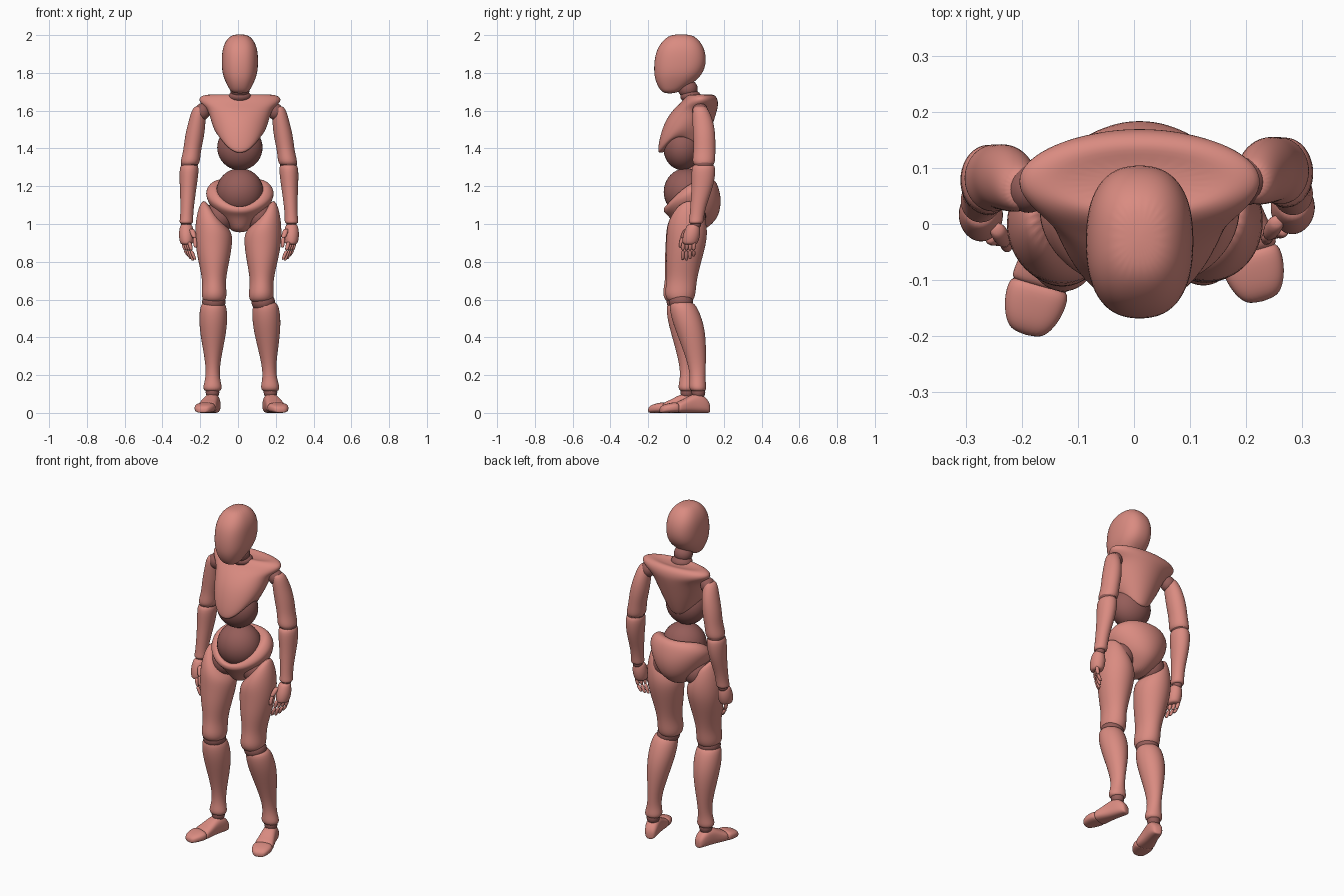
import bpy, bmesh, math
from mathutils import Matrix, Vector

cube = bpy.data.objects.get("Cube")
if cube:
    bpy.data.objects.remove(cube, do_unlink=True)


def make_material(name, colour):
    material = bpy.data.materials.new(name)
    material.use_nodes = True
    material.diffuse_color = colour
    material.node_tree.nodes["Principled BSDF"].inputs["Base Color"].default_value = colour
    return material


SHELL = make_material("salmon shell", (.70, .26, .22, 1))
JOINT = make_material("dark joint", (.30, .11, .10, 1))
MIDDLE = .01
SEGMENTS = 24


def clamp(value):
    return max(0, min(1, value))


def finish(name, bm, material, subdivide):
    mesh = bpy.data.meshes.new(name)
    bmesh.ops.recalc_face_normals(bm, faces=bm.faces)
    bm.to_mesh(mesh)
    bm.free()
    mesh.materials.append(material)
    mesh.shade_smooth()
    obj = bpy.data.objects.new(name, mesh)
    bpy.context.collection.objects.link(obj)
    if subdivide:
        smooth = obj.modifiers.new("smooth", "SUBSURF")
        smooth.levels = smooth.render_levels = subdivide
    return obj


def loft(name, rings, square=2, warp=None, frame=None, segments=SEGMENTS, subdivide=2):
    """Skin a stack of superellipse rings: (height, centre x, centre y, radius x, radius y)."""
    bm = bmesh.new()
    loops = []
    for z, cx, cy, rx, ry in rings:
        loop = []
        for i in range(segments):
            angle = math.tau * i / segments
            c, s = math.cos(angle), math.sin(angle)
            lift = warp(z, c, s) if warp else 0
            x = math.copysign(abs(c) ** (2 / square), c) * rx
            y = math.copysign(abs(s) ** (2 / square), s) * ry
            loop.append(bm.verts.new((cx + x, cy + y, z + lift)))
        loops.append(loop)
    for low, high in zip(loops, loops[1:]):
        for i in range(segments):
            j = (i + 1) % segments
            bm.faces.new((low[i], low[j], high[j], high[i]))
    bm.faces.new(loops[0])
    bm.faces.new(loops[-1])
    if frame:
        bm.transform(frame)
    return finish(name, bm, SHELL, subdivide)


def body(name, table, **options):
    """Torso or head part from (height, half width, front, back)."""
    rings = [(z, MIDDLE, (front + back) / 2, half, (back - front) / 2)
             for z, half, front, back in table]
    return loft(name, rings, **options)


def limb(name, start, end, profile, side=1, lean=0, **options):
    """Limb part along a bone from (fraction, radius x, radius y, shift y)."""
    start, end = Vector(start), Vector(end)
    rings = []
    for t, rx, ry, shift in profile:
        p = start.lerp(end, t)
        rings.append((p.z, p.x, p.y + shift, rx, ry))
    length = start.z - end.z

    def slant(z, c, s):
        return lean * side * c * clamp(1 - 3 * (start.z - z) / length)
    return loft(name, rings, warp=slant, **options)


def ball(name, centre, radii):
    bm = bmesh.new()
    bmesh.ops.create_uvsphere(bm, u_segments=32, v_segments=20, radius=1)
    bm.transform(Matrix.Translation(centre) @ Matrix.Diagonal((*radii, 1)))
    return finish(name, bm, JOINT, 0)


# Head and neck
body("head", [(2.005, .035, -.075, .025), (1.98, .07, -.115, .065), (1.93, .094, -.155, .1),
              (1.86, .098, -.17, .11), (1.8, .094, -.17, .092), (1.76, .08, -.163, .055),
              (1.72, .06, -.145, 0), (1.69, .04, -.12, -.055)], square=2.4)
ball("neck_ball", (MIDDLE, .01, 1.715), (.052, .052, .05))
ball("neck_base", (MIDDLE, .025, 1.675), (.06, .055, .035))


# Chest shell, dipping at front and back around the ribcage
def chest_edge(z, c, s):
    return .045 * (c * c - s * s) * clamp((1.52 - z) / .1)


body("chest", [(1.675, .1, .04, .11), (1.69, .17, .02, .14), (1.672, .222, -.005, .165),
               (1.64, .215, -.03, .172), (1.61, .172, -.065, .168), (1.55, .155, -.11, .15),
               (1.48, .138, -.14, .122), (1.425, .116, -.152, .09), (1.415, .105, -.14, .08),
               (1.43, .08, -.09, .05)], warp=chest_edge)
ball("ribcage", (MIDDLE, -.02, 1.405), (.12, .1, .12))
ball("abdomen", (MIDDLE, 0, 1.17), (.125, .118, .125))


# Pelvis bowl, rim lower at the front
def pelvis_rim(z, c, s):
    return clamp((z - 1.04) / .14) * (.075 * s + .02 * (c * c - s * s))


body("pelvis", [(1.16, .09, -.07, .08), (1.19, .135, -.105, .12), (1.18, .165, -.118, .155),
                (1.15, .188, -.12, .175), (1.1, .165, -.118, .19), (1.04, .12, -.09, .175),
                (.99, .065, -.06, .13), (.955, .04, -.03, .07)], warp=pelvis_rim)

THIGH = [(0, .045, .055, .01), (.05, .075, .085, 0), (.17, .096, .108, 0), (.33, .102, .108, .006),
         (.56, .082, .094, -.002), (.76, .06, .078, -.002), (.9, .068, .084, -.006),
         (.98, .062, .07, 0), (1, .04, .045, 0)]
SHIN = [(0, .045, .045, 0), (.03, .07, .072, 0), (.2, .077, .083, .01), (.4, .066, .074, .02),
        (.7, .036, .046, .02), (.86, .038, .04, .008), (.95, .053, .048, 0), (1, .04, .036, 0)]
UPPER_ARM = [(0, .02, .025, 0), (.05, .038, .042, 0), (.25, .045, .056, .01), (.5, .052, .06, .012),
             (.75, .046, .057, .008), (.92, .053, .063, 0), (1, .042, .048, 0)]
FOREARM = [(0, .035, .045, 0), (.05, .054, .066, 0), (.35, .046, .06, .01), (.68, .036, .042, 0),
           (.9, .034, .038, 0), (.97, .038, .04, 0), (1, .028, .03, 0)]
PALM = [(0, .025, .027, 0), (.1, .034, .036, 0), (.5, .042, .047, 0), (.9, .036, .042, 0),
        (1, .026, .032, 0)]
DIGIT = [(0, .6, .6, 0), (.15, 1, 1, 0), (.85, .9, .9, 0), (1, .5, .5, 0)]
# Foot sections run from heel to toe: (along, half width, height)
FOOT = [(-.062, .018, .04), (-.05, .032, .07), (-.01, .04, .105), (.035, .042, .1),
        (.085, .05, .07), (.115, .054, .06), (.125, .046, .048)]
TOES = [(.115, .045, .045), (.125, .056, .058), (.16, .055, .052), (.195, .042, .042),
        (.212, .024, .026)]


def digit(name, start, end, radius):
    limb(name, start, end, [(t, rx * radius, ry * radius, 0) for t, rx, ry, _ in DIGIT],
         segments=10, subdivide=1)


def build_leg(label, side, knee, shin_top, ankle):
    hip = Vector((side * .133 + .003, .012, 1.07))
    ball(label + "_hip_ball", (side * .105 + MIDDLE, .02, 1.04), (.08, .085, .085))
    limb(label + "_thigh", hip, knee, THIGH, side, lean=.07)
    ball(label + "_knee_ball", Vector(knee).lerp(shin_top, .5), (.062, .064, .055))
    limb(label + "_shin", shin_top, ankle, SHIN, side)
    ball(label + "_ankle_ball", ankle, (.036, .036, .04))
    frame = (Matrix.Translation((ankle[0], ankle[1], 0))
             @ Matrix.Rotation(side * math.radians(16), 4, "Z")
             @ Matrix.Rotation(math.radians(90), 4, "X"))
    for part, table in (("_foot", FOOT), ("_toes", TOES)):
        rings = [(along, 0, high / 2, half, high / 2) for along, half, high in table]
        loft(label + part, rings, square=2.7, frame=frame)


def build_arm(label, side, back):
    def at(x, y, z):
        return Vector((MIDDLE / 2 + side * x, y + back, z))
    elbow = at(.262, .09, 1.32)
    wrist = at(.279, .047, 1)
    ball(label + "_shoulder_ball", at(.193, .07, 1.595), (.04, .042, .045))
    limb(label + "_upper_arm", at(.208, .07, 1.625), at(.262, .09, 1.305), UPPER_ARM)
    ball(label + "_elbow_ball", elbow, (.045, .052, .045))
    limb(label + "_forearm", elbow, wrist, FOREARM)
    ball(label + "_wrist_ball", wrist, (.027, .028, .027))
    limb(label + "_palm", at(.279, .035, 1), at(.277, .015, .89), PALM)
    # Fingers fan from front to back, curling inward
    for i, finger in enumerate(("index", "middle", "ring", "little")):
        y = -.018 + .019 * i
        x = .262 + .011 * i
        drop = (.005, 0, .008, .022)[i]
        base, bend, tip = at(x, y, .905), at(x - .01, y - .004, .86), at(x - .03, y - .004, .805 + drop)
        digit(f"{label}_{finger}_finger_base", base, bend, .012)
        digit(f"{label}_{finger}_finger_tip", bend, tip, .011)
    digit(label + "_thumb_base", at(.25, 0, .975), at(.235, -.025, .925), .017)
    digit(label + "_thumb_tip", at(.235, -.025, .93), at(.23, -.035, .875), .012)


build_leg("left", 1, (.122, -.03, .585), (.145, -.022, .59), (.172, .066, .11))
build_leg("right", -1, (-.126, -.042, .585), (-.13, -.035, .59), (-.135, .006, .11))
build_arm("left", 1, .005)
build_arm("right", -1, -.008)
